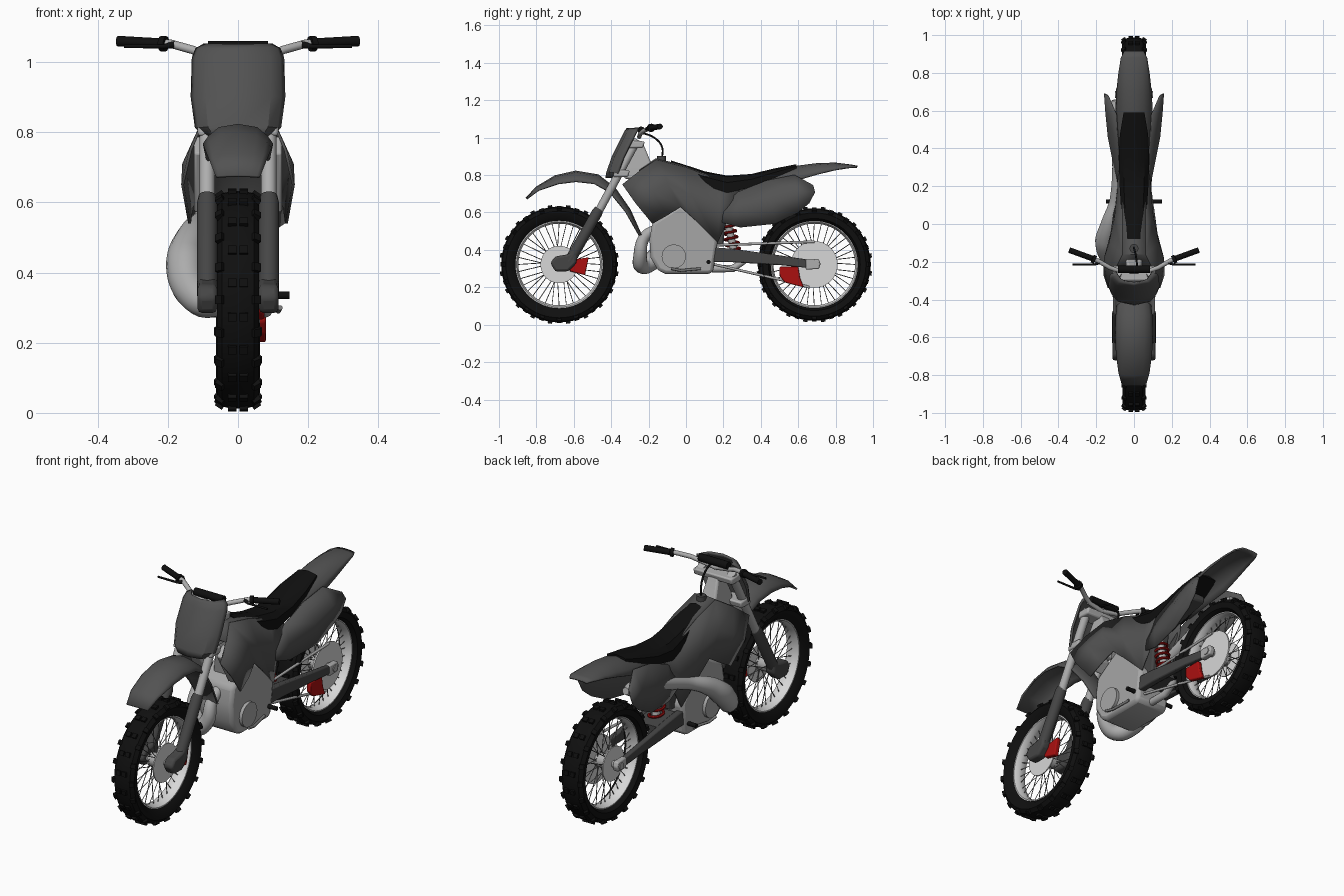
import bpy, bmesh, math
from mathutils import Matrix, Vector

cube = bpy.data.objects.get("Cube")
if cube:
    bpy.data.objects.remove(cube, do_unlink=True)


def material(name, r, g, b):
    m = bpy.data.materials.new(name)
    m.use_nodes = True
    m.diffuse_color = (r, g, b, 1)
    m.node_tree.nodes["Principled BSDF"].inputs["Base Color"].default_value = (r, g, b, 1)
    return m


PLASTIC = material("grey plastic", .085, .085, .085)
FORK = material("dark grey metal", .06, .06, .06)
RUBBER = material("black rubber", .005, .005, .005)
ALLOY = material("light alloy", .42, .42, .42)
ENGINE = material("engine grey", .38, .38, .38)
RIM = material("pale rim", .68, .68, .68)
STEEL = material("spoke steel", .2, .2, .2)
RED = material("red", .4, .005, .005)


def finish(ob, mat, angle=35):
    ob.data.materials.clear()
    ob.data.materials.append(mat)
    bpy.ops.object.select_all(action='DESELECT')
    ob.select_set(True)
    bpy.context.view_layer.objects.active = ob
    bpy.ops.object.shade_smooth_by_angle(angle=math.radians(angle))
    return ob


def from_bmesh(name, bm, mat):
    bmesh.ops.recalc_face_normals(bm, faces=bm.faces)
    me = bpy.data.meshes.new(name)
    bm.to_mesh(me)
    bm.free()
    ob = bpy.data.objects.new(name, me)
    bpy.context.collection.objects.link(ob)
    return finish(ob, mat)


def loft(name, rings, mat, closed=True, wrap=False, solid=0, mirror=False, bevel=0):
    """Bridge equal-length point rings into one surface."""
    bm = bmesh.new()
    vs = [[bm.verts.new(p) for p in ring] for ring in rings]
    n, m = len(vs), len(vs[0])
    for i in range(n if wrap else n - 1):
        a, b = vs[i], vs[(i + 1) % n]
        for j in range(m if closed else m - 1):
            k = (j + 1) % m
            bm.faces.new((a[j], a[k], b[k], b[j]))
    if closed and not wrap:
        bm.faces.new(vs[0])
        bm.faces.new(vs[-1])
    ob = from_bmesh(name, bm, mat)
    if mirror:
        ob.modifiers.new("mirror", 'MIRROR').use_clip = False
    if solid:
        s = ob.modifiers.new("thickness", 'SOLIDIFY')
        s.thickness, s.offset = solid, 0
    if bevel:
        b = ob.modifiers.new("bevel", 'BEVEL')
        b.width, b.segments = bevel, 2
    return ob


def rod(name, paths, mat, mirror=False, curved=False, res=4):
    """Tubes along (x, y, z, radius) paths."""
    if mirror:
        paths = paths + [[(-x, y, z, r) for x, y, z, r in p] for p in paths]
    cu = bpy.data.curves.new(name, 'CURVE')
    cu.dimensions, cu.bevel_depth, cu.bevel_resolution = '3D', 1, res
    cu.use_fill_caps, cu.resolution_u = True, 6
    for path in paths:
        sp = cu.splines.new('BEZIER' if curved else 'POLY')
        pts = sp.bezier_points if curved else sp.points
        pts.add(len(path) - 1)
        for p, (x, y, z, r) in zip(pts, path):
            p.radius = r
            if curved:
                p.co = (x, y, z)
                p.handle_left_type = p.handle_right_type = 'AUTO'
            else:
                p.co = (x, y, z, 1)
    ob = bpy.data.objects.new(name, cu)
    bpy.context.collection.objects.link(ob)
    bpy.ops.object.select_all(action='DESELECT')
    ob.select_set(True)
    bpy.context.view_layer.objects.active = ob
    bpy.ops.object.convert(target='MESH')
    return finish(bpy.context.view_layer.objects.active, mat)


def prism(name, outline, x0, x1, mat, bevel=0, mirror=False):
    return loft(name, [[(x, y, z) for y, z in outline] for x in (x0, x1)], mat,
                bevel=bevel, mirror=mirror)


def axle(name, x0, x1, y, z, r, mat, res=12):
    return rod(name, [[(x0, y, z, r), (x1, y, z, r)]], mat, res=res)


def revolve(name, profile, y, z, mat, steps=56):
    turn = [math.tau * i / steps for i in range(steps)]
    loft(name, [[(x, y + r * math.cos(a), z + r * math.sin(a)) for x, r in profile]
                for a in turn], mat, wrap=True)


def arch(name, rows, mat):
    """Fender: rows of (y, z, half width, edge drop) along a centre line."""
    rings = []
    for i, (y, z, w, d) in enumerate(rows):
        p, q = rows[max(i - 1, 0)], rows[min(i + 1, len(rows) - 1)]
        t = Vector((q[0] - p[0], q[1] - p[1])).normalized()
        rings.append([(w * s, y + t.y * d * abs(s) ** 3, z - t.x * d * abs(s) ** 3)
                      for s in (-1, -.85, -.55, 0, .55, .85, 1)])
    loft(name, rings, mat, closed=False, solid=.008)


# Wheels: tyre, knobs, rim, spokes and hub
def wheel(name, y, z, R, w):
    half = [(.034, .232), (.9 * w, R - .065), (w, R - .035), (.75 * w, R - .016), (.3 * w, R - .01)]
    revolve(name + "_tyre", half + [(-x, r) for x, r in reversed(half)], y, z, RUBBER)
    bm = bmesh.new()
    count = 40
    for i in range(count):
        turn = Matrix.Translation((0, y, z)) @ Matrix.Rotation(math.tau * i / count, 4, 'X')
        places = ((-.28, .011, 0), (.28, .011, 0)) if i % 2 else ((-.84, .022, -1), (.84, .022, 1))
        for s, drop, tilt in places:
            bmesh.ops.create_cube(bm, size=1, matrix=turn @ Matrix.Translation((s * w, 0, R - drop))
                                  @ Matrix.Rotation(tilt * .6, 4, 'Y')
                                  @ Matrix.Diagonal((.024, .024, .021, 1)))
    from_bmesh(name + "_knobs", bm, RUBBER)
    revolve(name + "_rim", [(-.036, .242), (-.036, .228), (-.015, .218), (.015, .218),
                            (.036, .228), (.036, .242)], y, z, RIM)
    spokes = []
    for i in range(36):
        a = math.tau * i / 36
        b = a + (.35 if i % 4 < 2 else -.35)
        x = .028 if i % 2 else -.028
        spokes.append([(x, y + .035 * math.cos(b), z + .035 * math.sin(b), .0022),
                       (0, y + .222 * math.cos(a), z + .222 * math.sin(a), .0022)])
    rod(name + "_spokes", spokes, STEEL, res=0)
    axle(name + "_hub", -.04, .04, y, z, .036, ALLOY)


FY, RY, AZ = -.678, .686, .322
wheel("front_wheel", FY, AZ, .32, .06)
wheel("rear_wheel", RY, AZ, .311, .063)
axle("front_brake_disc", .038, .044, FY, AZ, .1, RIM, 16)
axle("rear_sprocket", .044, .052, RY, AZ, .125, RIM, 16)
axle("rear_brake_disc", -.05, -.044, RY, AZ, .09, RIM, 16)
axle("front_axle", -.11, .11, FY, AZ, .015, ALLOY)
axle("rear_axle", -.1, .1, RY, AZ, .018, ALLOY)
prism("front_caliper", [(-.64, .33), (-.59, .35), (-.52, .36), (-.54, .265), (-.62, .285)], .047, .075, RED, .006)
prism("chain_guide", [(.5, .31), (.6, .31), (.61, .25), (.63, .2), (.53, .225), (.5, .26)], .055, .08, RED, .006)

# Front fork, clamps and steering head
rod("fork_tubes", [[(.088, -.47, .6, .022), (.088, -.26, .99, .022)]], ALLOY, True)
rod("fork_legs", [[(.088, -.625, .335, .029), (.088, -.475, .6, .029), (.088, -.464, .62, .024)]], FORK, True)
prism("axle_lugs", [(-.725, .33), (-.7, .365), (-.64, .375), (-.58, .4), (-.585, .33), (-.63, .285),
                    (-.7, .285)], .06, .115, FORK, .012, True)
for label, y, z in (("lower", -.355, .81), ("upper", -.275, .965)):
    prism(label + "_clamp", [(y - .035, z - .02), (y + .045, z - .02), (y + .055, z + .015),
                             (y - .025, z + .02)], -.115, .115, ALLOY, .008)
loft("steering_head", [[(-w, a, z), (w, a, z), (w, b, z), (-w, b, z)] for z, a, b, w in
                       ((.78, -.33, -.14, .05), (.85, -.33, -.18, .045), (.97, -.28, -.23, .03))],
     ALLOY, bevel=.01)

# Number plate
loft("number_plate", [[(w * s, y + .06 * abs(s) ** 4, z) for s in (-1, -.92, -.7, 0, .7, .92, 1)]
                      for z, y, w in ((.785, -.425, .09), (.815, -.42, .118), (.9, -.39, .13),
                                      (1.01, -.335, .127), (1.035, -.322, .118), (1.048, -.312, .095))],
     PLASTIC, closed=False, solid=.012)

# Handlebar and controls
rod("handlebar", [[(0, -.25, 1.005, .012), (.09, -.245, 1.02, .012), (.13, -.23, 1.035, .012),
                   (.19, -.195, 1.052, .012), (.33, -.14, 1.06, .012)]], ALLOY, True)
rod("grips", [[(.205, -.19, 1.052, .022), (.22, -.183, 1.053, .022), (.222, -.182, 1.053, .015),
               (.343, -.138, 1.06, .015)]], RUBBER, True)
rod("levers", [[(.18, -.2, 1.05, .012), (.21, -.215, 1.045, .006), (.325, -.215, 1.045, .005)]], RUBBER, True)
rod("bar_pad", [[(-.085, -.24, 1.04, .02), (.085, -.24, 1.04, .02)]], RUBBER)
rod("cable", [[(.02, -.25, 1.03, .005), (.01, -.17, 1.0, .005), (0, -.128, .95, .005),
               (0, -.13, .88, .005)]], RUBBER, curved=True)
rod("filler_cap", [[(0, -.13, .86, .024), (0, -.13, .902, .024)]], FORK)

# Fenders
arch("front_fender", [(-.855, .675, .062, .004), (-.8, .735, .08, .02), (-.7, .795, .093, .045),
                      (-.59, .82, .097, .055), (-.47, .8, .095, .05), (-.38, .73, .085, .035),
                      (-.3, .615, .07, .025), (-.24, .48, .055, .01)], PLASTIC)
arch("rear_fender", [(.33, .785, .08, .06), (.5, .825, .09, .065), (.6, .847, .095, .07),
                     (.7, .86, .09, .055), (.8, .863, .08, .035), (.88, .853, .068, .012),
                     (.916, .846, .05, .005)], PLASTIC)

# Tank with radiator shrouds: rows of top, middle and bottom points
shroud = [((.135, -.34, .75), (.158, -.27, .65), (.138, -.18, .54)),
          ((.105, -.25, .82), (.155, -.18, .71), (.132, -.1, .585)),
          ((.06, -.16, .88), (.128, -.1, .76), (.115, -.03, .63)),
          ((.06, 0, .84), (.1, .03, .69), (.105, .06, .55)),
          ((.06, .18, .77), (.085, .18, .62), (.09, .17, .44)),
          ((.06, .3, .76), (.08, .27, .68), (.078, .21, .53))]
loft("shrouds", shroud, PLASTIC, closed=False, solid=.008, mirror=True)
loft("tank_top", [(t, (0, t[1], t[2] + .006), (-t[0], t[1], t[2])) for t, _, _ in shroud[1:]],
     PLASTIC, closed=False, solid=.008)
prism("radiators", [(-.27, .74), (-.22, .79), (-.12, .62), (-.17, .57)], .06, .125, ALLOY, .006, True)

# Rear side panels
loft("side_panels", [((.072, .2, .64), (.08, .19, .6), (.08, .18, .55)),
                     ((.08, .28, .71), (.1, .285, .62), (.1, .29, .52)),
                     ((.085, .43, .77), (.135, .46, .66), (.13, .48, .54)),
                     ((.095, .58, .8), (.148, .59, .71), (.14, .6, .6)),
                     ((.138, .68, .745), (.155, .69, .71), (.15, .66, .65))],
     PLASTIC, closed=False, solid=.008, mirror=True)

# Seat
loft("seat", [[(-w, y, lo), (-w, y, lo + .6 * (hi - lo)), (-.7 * w, y, hi - .006), (0, y, hi),
               (.7 * w, y, hi - .006), (w, y, lo + .6 * (hi - lo)), (w, y, lo)]
              for y, hi, lo, w in ((-.08, .878, .85, .035), (0, .853, .8, .058), (.1, .82, .745, .07),
                                   (.22, .797, .705, .077), (.35, .806, .735, .08),
                                   (.47, .835, .78, .075), (.59, .858, .83, .055))], RUBBER)

# Engine, cover, cylinder and exhaust
prism("engine", [(-.19, .36), (-.195, .46), (-.18, .545), (-.03, .64), (.08, .56), (.17, .45),
                 (.145, .28), (.12, .272), (-.11, .272), (-.15, .29)], -.098, .098, ENGINE, .018)
axle("clutch_cover", -.115, .115, -.065, .365, .065, ENGINE, 6)
prism("cylinder", [(-.14, .5), (-.1, .74), (.05, .72), (.05, .5)], -.06, .06, STEEL, .01)
prism("subframe", [(.12, .42), (.1, .76), (.5, .78), (.5, .74), (.22, .68), (.2, .42)], -.05, .05, FORK, .01)
rod("exhaust", [[(0, -.14, .52, .026), (0, -.22, .47, .03), (-.01, -.245, .37, .036),
                 (-.07, -.235, .315, .042), (-.13, -.17, .35, .052), (-.148, -.09, .43, .058),
                 (-.13, 0, .5, .046), (-.1, .12, .55, .03), (-.085, .3, .61, .03),
                 (-.09, .46, .66, .036), (-.095, .6, .7, .036), (-.1, .655, .712, .018)]],
    ALLOY, curved=True, res=6)

# Swingarm, chain, shock and pegs
loft("swingarm", [[(x0, y, z - h), (x1, y, z - h), (x1, y, z + h), (x0, y, z + h)]
                  for y, z, h, x0, x1 in ((.13, .375, .04, .055, .09), (.25, .37, .036, .06, .095),
                                          (.5, .345, .026, .067, .095), (.66, .325, .022, .067, .093))],
     FORK, mirror=True, bevel=.006)
prism("axle_blocks", [(.64, .295), (.64, .352), (.71, .35), (.72, .325), (.71, .298)], .066, .096, ALLOY, .006, True)
prism("swingarm_bridge", [(.18, .35), (.18, .41), (.34, .39), (.34, .34)], -.07, .07, FORK)
rod("chain", [[(.056, .16, .425, .007), (.056, .686, .444, .007)],
              [(.056, .14, .325, .007), (.056, .53, .235, .007), (.056, .66, .2, .007)]], ALLOY)
rod("linkage", [[(0, .14, .3, .02), (0, .25, .3, .02), (0, .34, .36, .015)]], ALLOY)
coil = []
for i in range(97):
    t, a = i / 96, math.tau * 7 * i / 96
    coil.append((.036 * math.cos(a), .255 - .05 * t + .036 * math.sin(a), .4 + .22 * t, .007))
rod("shock_spring", [coil], RED, res=2)
rod("shock_body", [[(0, .265, .36, .02), (0, .2, .64, .02)]], ALLOY)
rod("foot_pegs", [[(.08, .12, .335, .011), (.147, .12, .335, .011)]], RUBBER, True)
rod("pedals", [[(.1, .08, .3, .007), (.115, -.03, .29, .007), (.12, -.08, .3, .007)]], STEEL, True)
